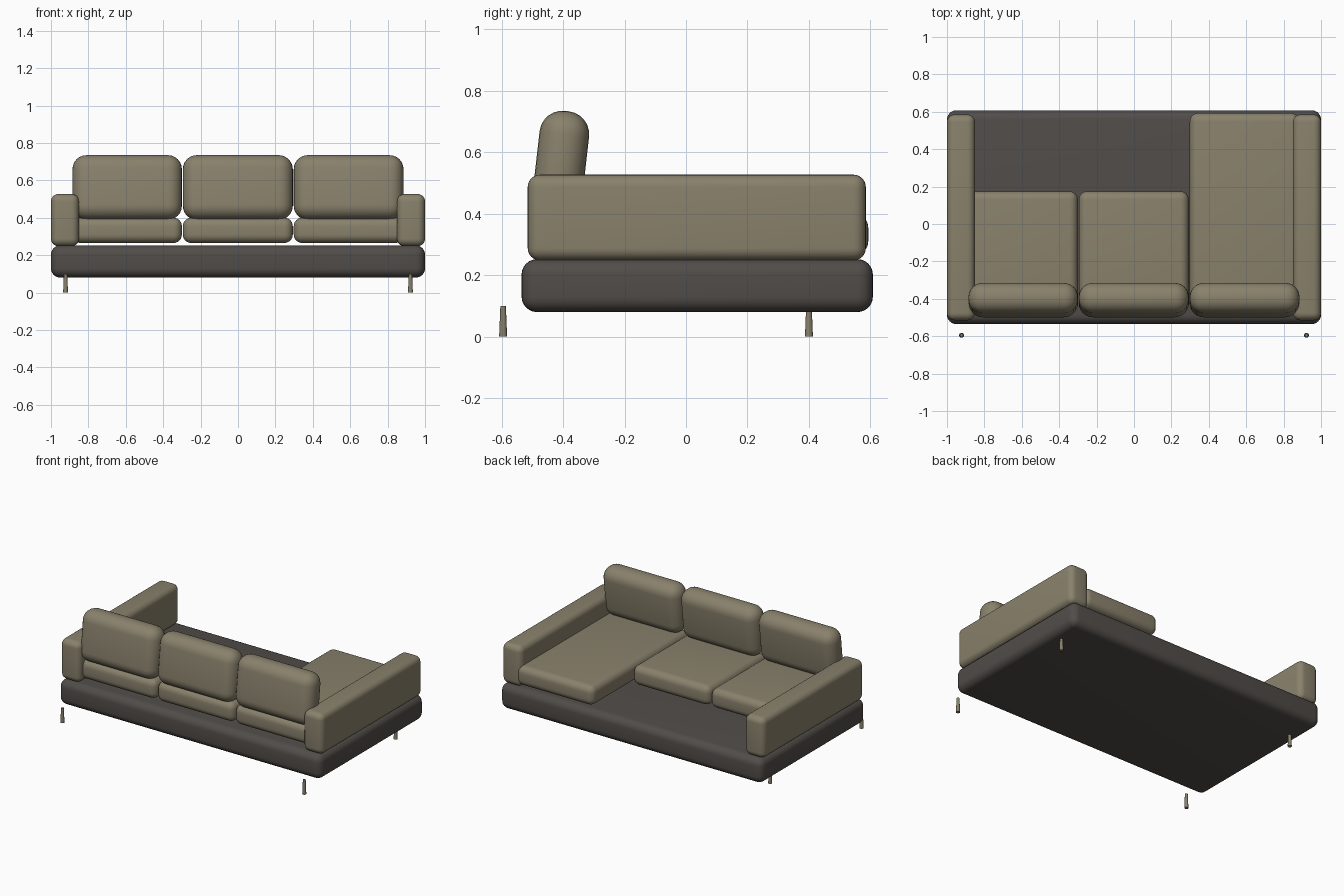
import bpy
import bmesh
import math
from mathutils import Matrix

cube = bpy.data.objects.get("Cube")
if cube:
    bpy.data.objects.remove(cube, do_unlink=True)


def material(name, rgb):
    mat = bpy.data.materials.new(name)
    mat.use_nodes = True
    mat.diffuse_color = (*rgb, 1)
    mat.node_tree.nodes["Principled BSDF"].inputs["Base Color"].default_value = (*rgb, 1)
    return mat


fabric = material("olive tan fabric", (0.25, 0.22, 0.15))
dark = material("dark grey fabric", (0.082, 0.073, 0.066))


def add_object(name, bm, mat):
    mesh = bpy.data.meshes.new(name)
    bm.to_mesh(mesh)
    bm.free()
    obj = bpy.data.objects.new(name, mesh)
    bpy.context.collection.objects.link(obj)
    mesh.materials.append(mat)
    bpy.ops.object.select_all(action="DESELECT")
    obj.select_set(True)
    bpy.context.view_layer.objects.active = obj
    bpy.ops.object.shade_smooth_by_angle(angle=math.radians(40))
    return obj


def rounded_box(name, x, y, z, radius, mat, tilt=0):
    """Soft box spanning the given ranges, tilted about its own x axis."""
    bm = bmesh.new()
    bmesh.ops.create_cube(bm, size=1)
    size = [r[1] - r[0] for r in (x, y, z)]
    centre = [(r[0] + r[1]) / 2 for r in (x, y, z)]
    bmesh.ops.scale(bm, vec=size, verts=bm.verts)
    bmesh.ops.bevel(bm, geom=bm.edges[:], offset=radius, segments=6,
                    profile=0.5, affect="EDGES", clamp_overlap=True)
    bm.transform(Matrix.Translation(centre) @ Matrix.Rotation(math.radians(tilt), 4, "X"))
    return add_object(name, bm, mat)


# Platform
rounded_box("base", (-1, 1), (-0.535, 0.608), (0.08, 0.252), 0.05, dark)

# Armrests
for side, x in (("right", (-1, -0.85)), ("left", (0.85, 1))):
    rounded_box(side + "_armrest", x, (-0.515, 0.585), (0.248, 0.527), 0.04, fabric)

# Seat cushions, the left one being the long chaise, with leaning back cushions
spans = (("right", (-0.885, -0.3), 0.175),
         ("middle", (-0.295, 0.293), 0.175),
         ("left", (0.298, 0.885), 0.593))
for side, x, front in spans:
    rounded_box(side + "_seat_cushion", x, (-0.475, front), (0.265, 0.4), 0.045, fabric)
    rounded_box(side + "_back_cushion", x, (-0.488, -0.326), (0.388, 0.735), 0.075,
                fabric, tilt=-6.5)

# Tapered legs
for row, y in (("front", -0.595), ("back", 0.4)):
    for side, x in (("right", -0.922), ("left", 0.922)):
        bm = bmesh.new()
        bmesh.ops.create_cone(bm, cap_ends=True, segments=16, radius1=0.013,
                              radius2=0.009, depth=0.1,
                              matrix=Matrix.Translation((x, y, 0.05)))
        add_object(f"{row}_{side}_leg", bm, fabric)
